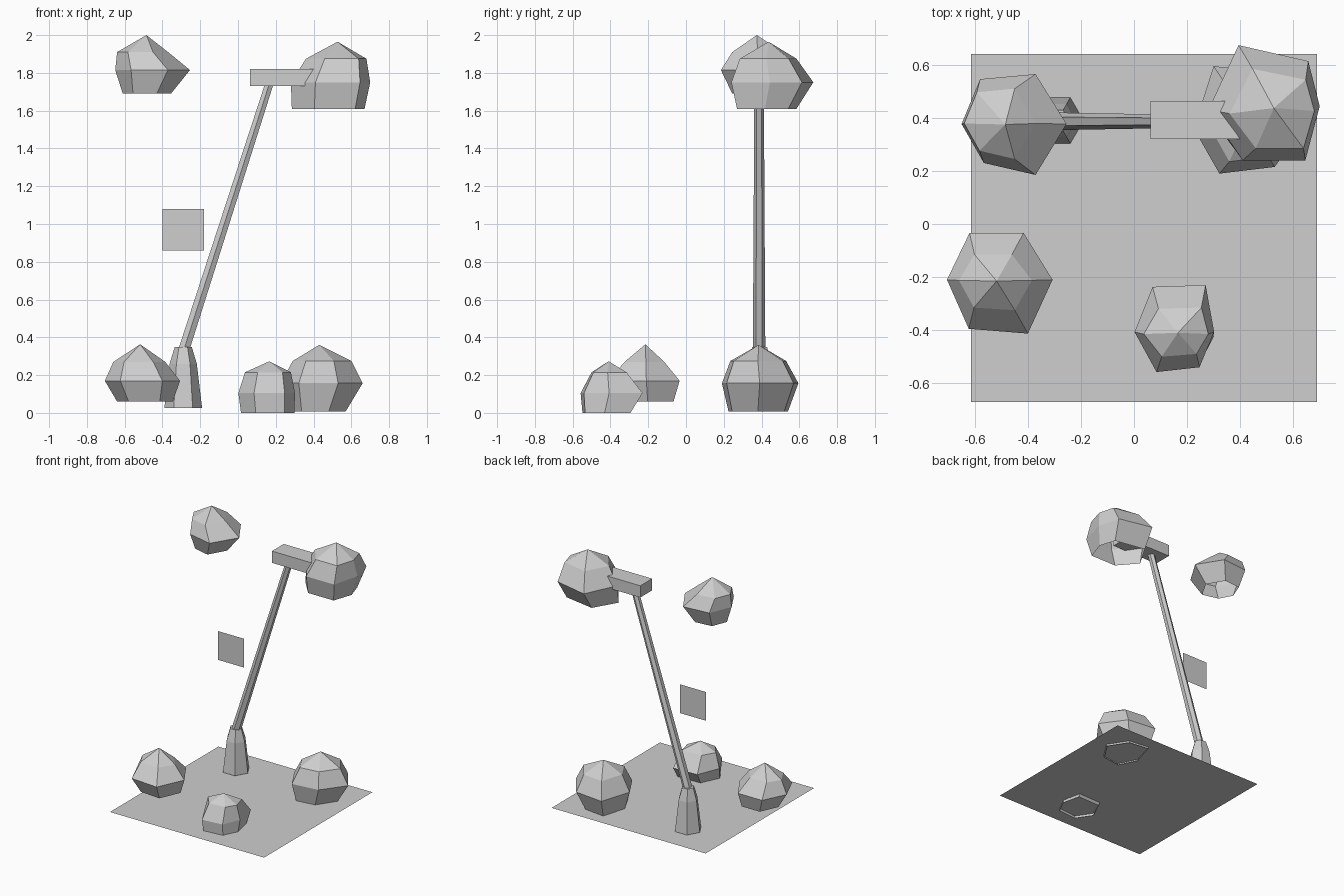
import bpy, math
from mathutils import Vector

if "Cube" in bpy.data.objects:
    bpy.data.objects.remove(bpy.data.objects["Cube"])

grey = bpy.data.materials.new("plain_grey")
grey.diffuse_color = (0.62, 0.62, 0.62, 1)
grey.use_nodes = True
grey.node_tree.nodes["Principled BSDF"].inputs["Base Color"].default_value = grey.diffuse_color


def add(name, verts, faces):
    me = bpy.data.meshes.new(name)
    me.from_pydata(verts, [], faces)
    me.materials.append(grey)
    ob = bpy.data.objects.new(name, me)
    bpy.context.collection.objects.link(ob)
    return ob


def bridge(a, b, n):
    """Quads between ring starting at index a and the ring above at b."""
    return [(a + i, a + (i + 1) % n, b + (i + 1) % n, b + i) for i in range(n)]


def hexagon(c, r, turn=0, u=Vector((1, 0, 0)), v=Vector((0, 1, 0))):
    return [Vector(c) + u * r * math.cos(turn + i * math.pi / 3)
            + v * r * math.sin(turn + i * math.pi / 3) for i in range(6)]


def loft(name, rings, caps=True):
    n = len(rings[0])
    faces = []
    for k in range(len(rings) - 1):
        faces += bridge(k * n, (k + 1) * n, n)
    if caps:
        faces += [tuple(reversed(range(n))),
                  tuple(range(n * (len(rings) - 1), n * len(rings)))]
    return add(name, [p for r in rings for p in r], faces)


def fit(outline, box, z):
    """Scale a flat outline to a box x0, x1, y0, y1 at height z."""
    xs, ys = [p[0] for p in outline], [p[1] for p in outline]
    fx = (box[1] - box[0]) / (max(xs) - min(xs))
    fy = (box[3] - box[2]) / (max(ys) - min(ys))
    return [(box[0] + (x - min(xs)) * fx, box[2] + (y - min(ys)) * fy, z)
            for x, y in outline]


def bush(name, apex, outline, upper, lower, zs):
    """Faceted dome, open underneath; outline runs counter-clockwise."""
    verts = (fit(outline, lower, zs[0]) + [(x, y, zs[1]) for x, y in outline]
             + fit(outline, upper, zs[2]) + [apex])
    faces = bridge(0, 6, 6) + bridge(6, 12, 6)
    faces += [(12 + i, 12 + (i + 1) % 6, 18) for i in range(6)]
    # triangulated so that the uneven facets stay flat
    add(name, verts, faces)


# ground sheet and small upright plate
add("ground_sheet", [(-.615, -.67, .02), (.69, -.67, .02), (.69, .64, .02), (-.615, .64, .02)],
    [(0, 1, 2, 3)])
add("upright_plate", [(-.40, .33, .86), (-.18, .33, .86), (-.18, .33, 1.08), (-.40, .33, 1.08)],
    [(0, 1, 2, 3)])

# six-sided foot of the post
loft("post_foot", [hexagon((-.29, .39, z), r) for z, r in ((.025, .10), (.26, .072), (.35, .045))])

# leaning tapered pole
a, b = Vector((-.288, .387, .33)), Vector((.165, .387, 1.74))
axis = (b - a).normalized()
v = Vector((0, 1, 0))
u = v.cross(axis)
loft("leaning_pole", [hexagon(a, .033, math.pi / 6, u, v), hexagon(b, .025, math.pi / 6, u, v)])

# horizontal arm
loft("top_arm", [[(.063, .32, z), (.46, .32, z), (.46, .463, z), (.063, .463, z)]
                 for z in (1.73, 1.82)])

# foliage clumps
bush("high_left_clump", (-.485, .375, 2.0),
     [(-.254, .377), (-.371, .565), (-.58, .546), (-.65, .377), (-.566, .23), (-.371, .185)],
     (-.64, -.37, .245, .51), (-.61, -.355, .245, .505), (1.69, 1.815, 1.91))
bush("high_right_clump", (.527, .437, 1.965),
     [(.70, .444), (.657, .614), (.394, .674), (.28, .43), (.41, .24), (.646, .24)],
     (.36, .68, .285, .585), (.285, .67, .27, .585), (1.61, 1.75, 1.875))
bush("ground_left_clump", (-.518, -.215, .363),
     [(-.307, -.21), (-.416, -.034), (-.62, -.034), (-.705, -.21), (-.623, -.395), (-.40, -.413)],
     (-.66, -.385, -.325, -.115), (-.64, -.345, -.36, -.066), (.06, .17, .27))
bush("ground_front_clump", (.166, -.41, .273),
     [(.302, -.407), (.27, -.23), (.07, -.237), (.002, -.407), (.085, -.558), (.247, -.54)],
     (.037, .28, -.50, -.315), (.016, .298, -.548, -.294), (0, .105, .215))
bush("ground_right_clump", (.43, .385, .36),
     [(.66, .39), (.53, .57), (.30, .595), (.225, .36), (.322, .19), (.53, .215)],
     (.29, .60, .235, .53), (.27, .57, .225, .54), (.008, .157, .275))
